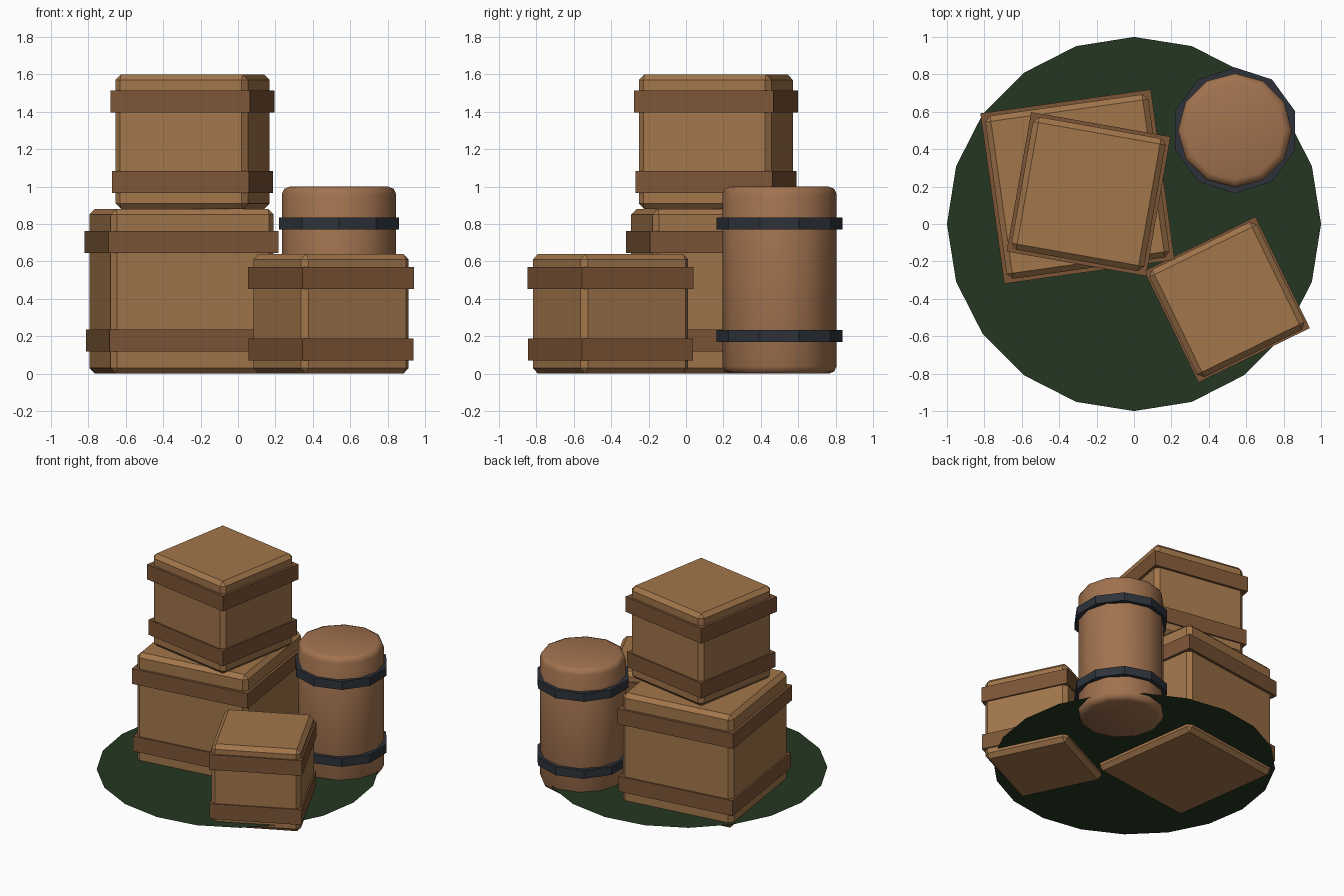
import bpy, bmesh
from math import radians, pi
from mathutils import Matrix

if "Cube" in bpy.data.objects:
    bpy.data.objects.remove(bpy.data.objects["Cube"])


def material(name, rgb):
    m = bpy.data.materials.new(name)
    m.diffuse_color = (*rgb, 1)
    m.use_nodes = True
    m.node_tree.nodes["Principled BSDF"].inputs["Base Color"].default_value = m.diffuse_color
    return m


WOOD = material("crate_wood", (0.36, 0.18, 0.07))
STRAP = material("strap_wood", (0.20, 0.09, 0.037))
BARREL = material("barrel_wood", (0.36, 0.17, 0.078))
IRON = material("dark_iron", (0.026, 0.032, 0.042))
GRASS = material("grass", (0.018, 0.038, 0.015))


def finish(bm, name, mat, loc=(0, 0, 0), turn=0, smooth=False):
    me = bpy.data.meshes.new(name)
    for f in bm.faces:
        f.smooth = smooth
    bm.to_mesh(me)
    bm.free()
    me.materials.append(mat)
    ob = bpy.data.objects.new(name, me)
    ob.location = loc
    ob.rotation_euler.z = radians(turn)
    bpy.context.collection.objects.link(ob)
    return ob


def box(name, mat, loc, size, turn, bevel=0):
    bm = bmesh.new()
    bmesh.ops.create_cube(bm, size=1, matrix=Matrix.Diagonal((*size, 1)))
    if bevel:
        bmesh.ops.bevel(bm, geom=bm.edges[:], offset=bevel, segments=1,
                        profile=0.5, affect='EDGES')
    finish(bm, name, mat, loc, turn)


def cylinder(name, mat, loc, radius, height, sides, bevel=0, smooth=False):
    bm = bmesh.new()
    # first vertex on the +y axis
    bmesh.ops.create_cone(bm, cap_ends=True, segments=sides, radius1=radius,
                          radius2=radius, depth=height,
                          matrix=Matrix.Rotation(0, 4, 'Z'))
    if bevel:
        rims = [e for e in bm.edges if abs(e.verts[0].co.z - e.verts[1].co.z) < 1e-4]
        bmesh.ops.bevel(bm, geom=rims, offset=bevel, segments=2,
                        profile=0.5, affect='EDGES')
    finish(bm, name, mat, loc, 0, smooth)


def crate(name, x, y, z, s, turn, upper, lower):
    # chamfered cube with two straps wrapped around it
    box(name, WOOD, (x, y, z + s / 2), (s, s, s), turn, 0.03)
    for part, w, k in (("upper", upper, 0.8), ("lower", lower, 0.2)):
        box(f"{name}_{part}_strap", STRAP, (x, y, z + s * k), (w, w, 0.118), turn)


# ground disc with an inner ring
bm = bmesh.new()
bmesh.ops.create_circle(bm, cap_ends=True, segments=20, radius=1)
bmesh.ops.inset_region(bm, faces=bm.faces[:], thickness=0.4)
finish(bm, "ground_disc", GRASS, (0, 0, 0.05))

# crates
crate("large_crate", -0.302, 0.20, 0, 0.88, 8, 0.92, 0.905)
crate("top_crate", -0.243, 0.16, 0.88, 0.72, -10, 0.757, 0.743)
crate("small_crate", 0.497, -0.404, 0, 0.64, 26, 0.663, 0.66)

# barrel with two iron hoops
cylinder("barrel", BARREL, (0.54, 0.5, 0.5), 0.305, 1.0, 12, 0.04, True)
for part, z in (("upper", 0.803), ("lower", 0.202)):
    cylinder(f"{part}_hoop", IRON, (0.54, 0.5, z), 0.337, 0.065, 10)
